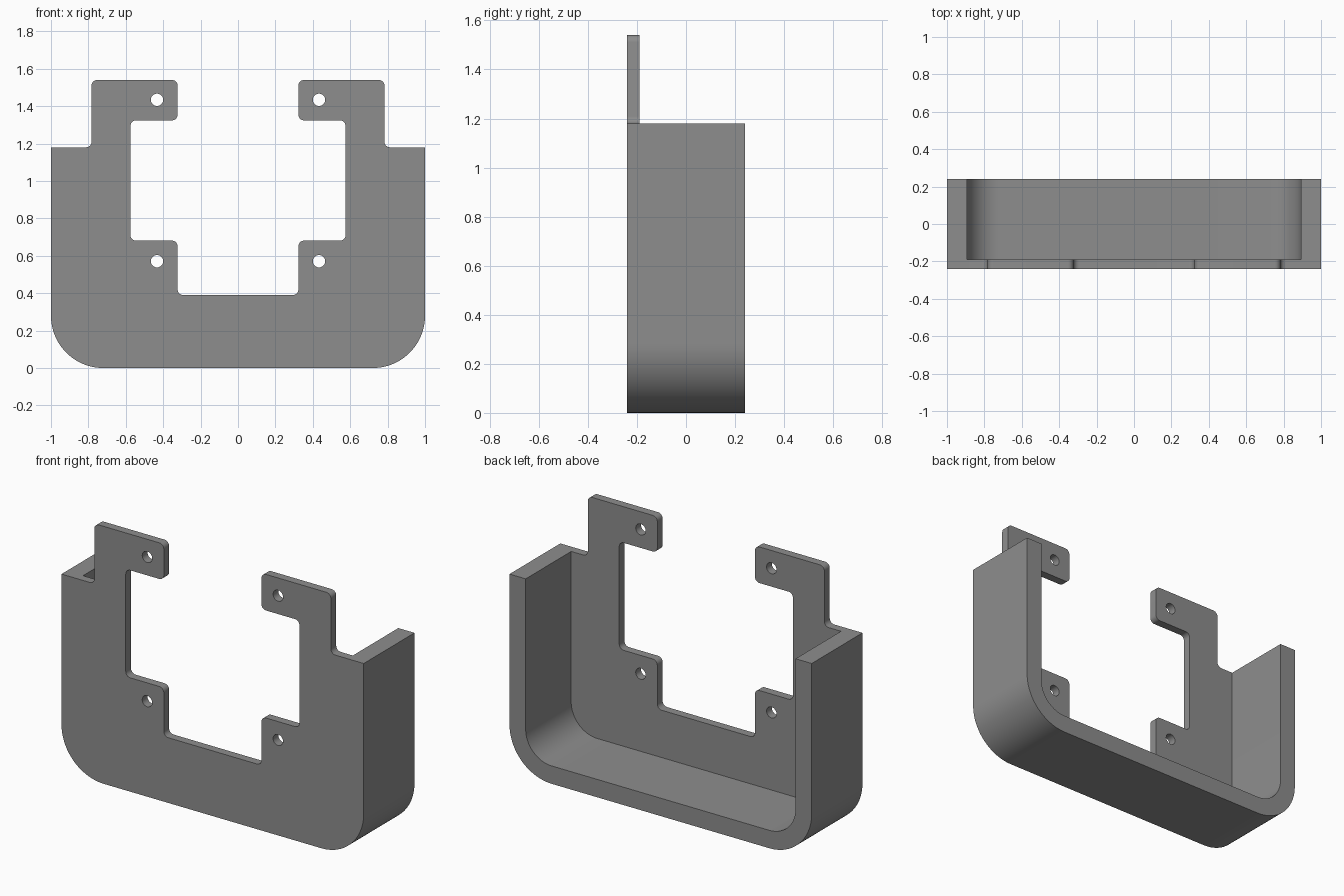
import bpy, bmesh, math
from mathutils import Vector

if "Cube" in bpy.data.objects:
    bpy.data.objects.remove(bpy.data.objects["Cube"])

FRONT, PLATE_BACK, BACK = -0.24, -0.19, 0.24
TOP, INNER = 1.18, 0.893


def fillet(corners):
    """Round the inner points of an open path of (x, z, radius)."""
    pts = [Vector(corners[0][:2])]
    for a, b, c in zip(corners, corners[1:], corners[2:]):
        p, r = Vector(b[:2]), b[2]
        u = (Vector(a[:2]) - p).normalized()
        v = (Vector(c[:2]) - p).normalized()
        n = 24 if r > 0.1 else 8
        for i in range(n + 1):
            t = i / n * math.pi / 2
            pts.append(p + (u + v) * r - v * r * math.cos(t) - u * r * math.sin(t))
    pts.append(Vector(corners[-1][:2]))
    return [(round(q.x, 5), round(q.y, 5)) for q in pts]


def mirrored(half):
    return half + [(-x, z) for x, z in reversed(half)]


# Profiles in x, z, running from the right side to the left side
outer = mirrored(fillet([(1, TOP, 0), (1, 0, 0.28), (0.3, 0, 0)]))
inner = mirrored(fillet([(INNER, TOP, 0), (INNER, 0.107, 0.173), (0.3, 0.107, 0)]))
R = 0.03
contour = mirrored(fillet([
    (INNER, TOP, 0), (0.783, TOP, R), (0.783, 1.54, R), (0.323, 1.54, R),
    (0.323, 1.324, R), (0.575, 1.324, R), (0.575, 0.681, R),
    (0.323, 0.681, R), (0.323, 0.39, R), (0.1, 0.39, 0)]))
holes = [[(sx * 0.433 + 0.033 * math.cos(k * math.pi / 16),
           z + 0.033 * math.sin(k * math.pi / 16)) for k in range(32)]
         for sx in (-1, 1) for z in (0.571, 1.434)]

bm = bmesh.new()
verts = {}


def vert(p, y):
    key = (round(p[0], 5), y, round(p[1], 5))
    if key not in verts:
        verts[key] = bm.verts.new(key)
    return verts[key]


def walls(path, ys, closed=False):
    ends = path[1:] + path[:1] if closed else path[1:]
    for a, b in zip(path, ends):
        for y0, y1 in zip(ys, ys[1:]):
            bm.faces.new([vert(a, y0), vert(b, y0), vert(b, y1), vert(a, y1)])


def cap(loops, y):
    edges = []
    for loop in loops:
        for a, b in zip(loop, loop[1:] + loop[:1]):
            va, vb = vert(a, y), vert(b, y)
            if va is not vb:
                edges.append(bm.edges.get((va, vb)) or bm.edges.new((va, vb)))
    bmesh.ops.triangle_fill(bm, use_beauty=True, use_dissolve=False,
                            edges=edges, normal=(0, 1, 0))


# Flat faces: plate front, plate back inside the rim, rim back edge
cap([outer + contour[::-1]] + holes, FRONT)
cap([inner + contour[-2:0:-1]] + holes, PLATE_BACK)
cap([outer + inner[::-1]], BACK)

# Side walls: rim, rim tops, plate cut-out and screw holes
depths = [FRONT, PLATE_BACK, BACK]
walls(outer, depths)
walls(inner, [PLATE_BACK, BACK])
for s in (-1, 1):
    walls([(s * 1, TOP), (s * INNER, TOP)], depths)
walls(contour, [FRONT, PLATE_BACK])
for h in holes:
    walls(h, [FRONT, PLATE_BACK], closed=True)

bmesh.ops.recalc_face_normals(bm, faces=bm.faces)
mesh = bpy.data.meshes.new("mounting_bracket")
bm.to_mesh(mesh)
bm.free()

grey = bpy.data.materials.new("grey")
grey.diffuse_color = (0.27, 0.27, 0.27, 1)
grey.use_nodes = True
grey.node_tree.nodes["Principled BSDF"].inputs["Base Color"].default_value = grey.diffuse_color
mesh.materials.append(grey)

bracket = bpy.data.objects.new("mounting_bracket", mesh)
bpy.context.collection.objects.link(bracket)
bpy.context.view_layer.objects.active = bracket
bracket.select_set(True)
bpy.ops.object.shade_smooth_by_angle(angle=math.radians(30))
